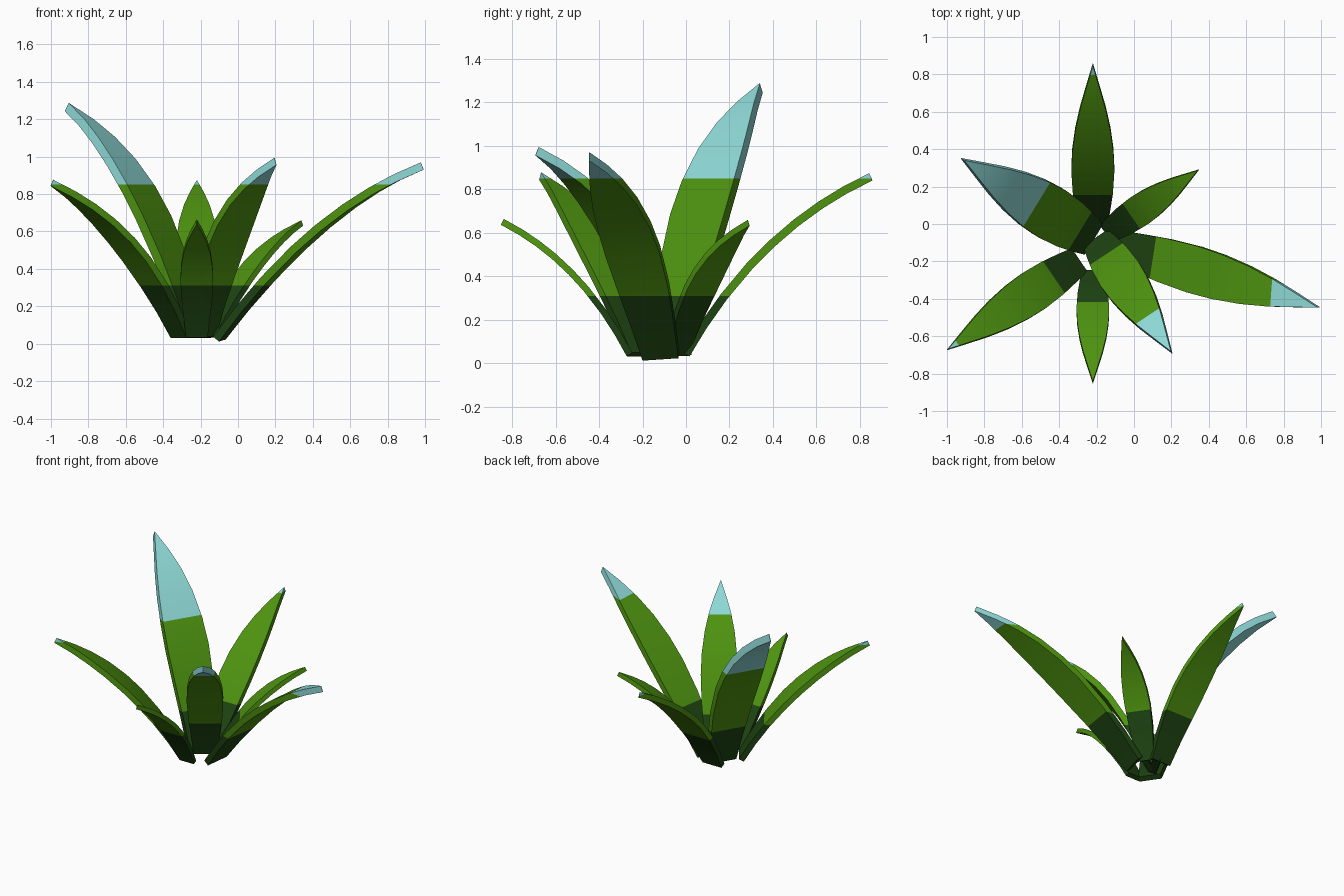
import bpy, bmesh, math
from mathutils import Vector, Quaternion

if "Cube" in bpy.data.objects:
    bpy.data.objects.remove(bpy.data.objects["Cube"])


def material(name, rgb):
    m = bpy.data.materials.new(name)
    m.diffuse_color = (*rgb, 1)
    m.use_nodes = True
    m.node_tree.nodes["Principled BSDF"].inputs["Base Color"].default_value = m.diffuse_color
    return m


MATS = [material("dark_green", (0.013, 0.058, 0.006)),
        material("leaf_green", (0.075, 0.29, 0.005)),
        material("pale_blue_tip", (0.27, 0.69, 0.67))]
BANDS = (0.31, 0.85)          # heights where the colour changes

# relative half width along the leaf
WIDTH = [(0, .66), (.12, .80), (.25, .93), (.4, 1), (.52, .96),
         (.65, .82), (.77, .60), (.88, .33), (1, .01)]


def leaf(name, base, tip, ctrl, width, thick, roll=0):
    """Tapering slab swept along an arching curve in a vertical plane."""
    base, tip = Vector(base), Vector(tip)
    flat = Vector((tip.x - base.x, tip.y - base.y, 0))
    mid = base + flat * ctrl[0] + Vector((0, 0, (tip.z - base.z) * ctrl[1]))
    side0 = Vector((-flat.y, flat.x, 0)).normalized()
    bm = bmesh.new()
    rings = []
    for t, w in WIDTH:
        p = base * (1 - t) ** 2 + mid * 2 * t * (1 - t) + tip * t * t
        tan = ((mid - base) * (1 - t) + (tip - mid) * t).normalized()
        side = Quaternion(tan, math.radians(roll)) @ side0
        nrm = tan.cross(side).normalized()
        a, b = side * width / 2 * w, nrm * thick / 2
        rings.append([bm.verts.new(p + v) for v in (a + b, -a + b, -a - b, a - b)])
    for r, s in zip(rings, rings[1:]):
        for i in range(4):
            j = (i + 1) % 4
            bm.faces.new((r[i], r[j], s[j], s[i]))
    bm.faces.new(rings[0])
    bm.faces.new(rings[-1])
    # cut colour bands by height
    for z in BANDS:
        bmesh.ops.bisect_plane(bm, geom=bm.verts[:] + bm.edges[:] + bm.faces[:],
                               plane_co=(0, 0, z), plane_no=(0, 0, 1))
    bmesh.ops.recalc_face_normals(bm, faces=bm.faces)
    for f in bm.faces:
        z = f.calc_center_median().z
        f.material_index = sum(z > h for h in BANDS)
    me = bpy.data.meshes.new(name)
    bm.to_mesh(me)
    bm.free()
    for m in MATS:
        me.materials.append(m)
    ob = bpy.data.objects.new(name, me)
    bpy.context.collection.objects.link(ob)
    bpy.context.view_layer.objects.active = ob
    bpy.ops.object.select_all(action='DESELECT')
    ob.select_set(True)
    bpy.ops.object.shade_smooth_by_angle(angle=math.radians(35))


# seven leaves around the crown
leaf("back_leaf", (-.22, .0, .04), (-.22, .85, .857), (.38, .70), .23, .037)
leaf("back_left_leaf", (-.235, -.07, .045), (-.915, .345, 1.265), (.33, .74), .29, .05)
leaf("front_left_leaf", (-.305, -.20, .04), (-.995, -.67, .86), (.38, .71), .225, .037)
leaf("front_leaf", (-.22, -.26, .04), (-.22, -.845, .65), (.38, .70), .175, .03)
leaf("front_right_leaf", (-.195, -.09, .045), (.20, -.685, .975), (.33, .75), .24, .042)
leaf("right_leaf", (-.10, -.115, .03), (.985, -.445, .95), (.48, .76), .255, .042, 6)
leaf("back_right_leaf", (-.14, -.045, .04), (.343, .288, .645), (.38, .73), .17, .03)
